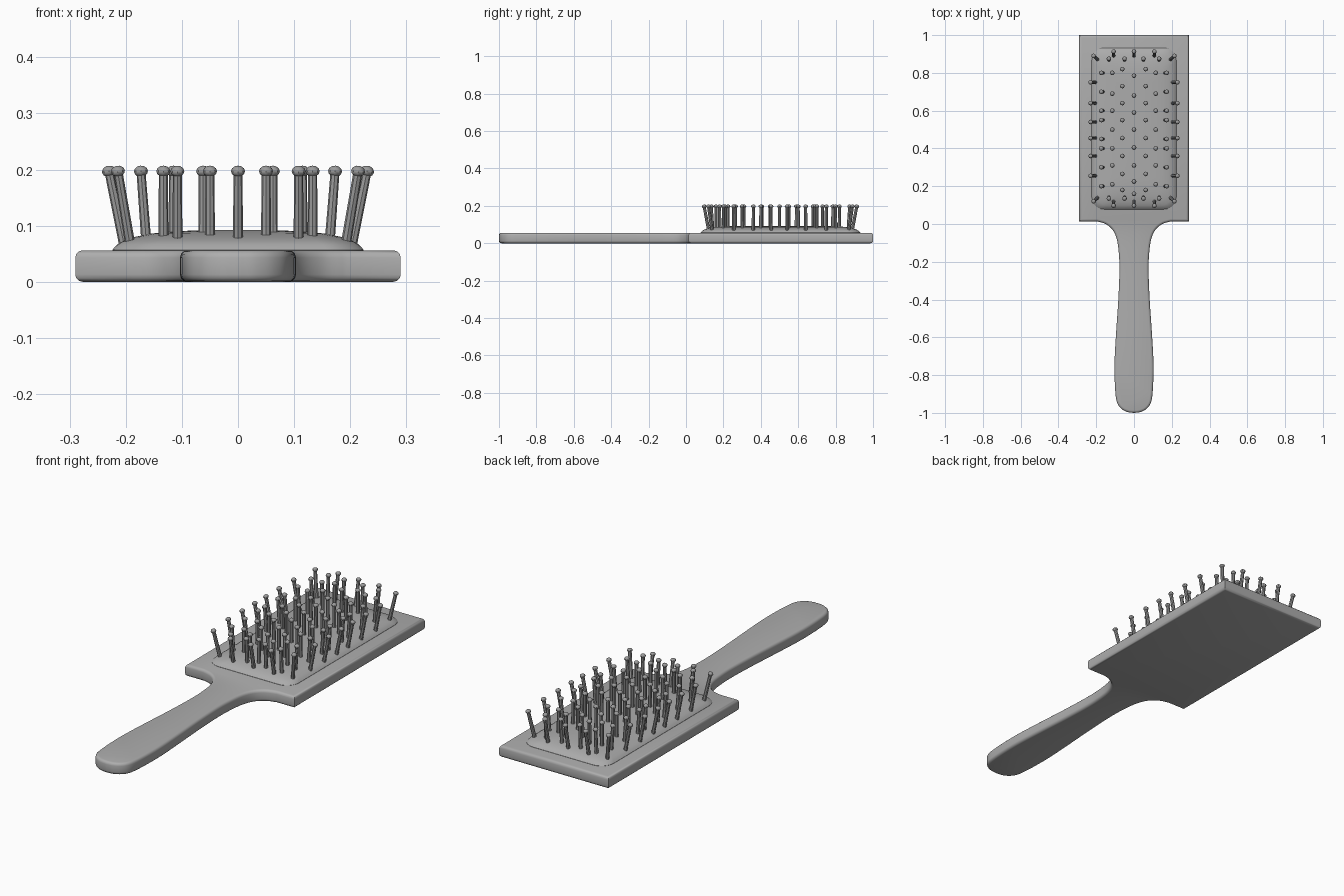
import bpy, bmesh, math
from mathutils import Vector, Matrix

if "Cube" in bpy.data.objects:
    bpy.data.objects.remove(bpy.data.objects["Cube"])


def finish(name, bm, grey, angle=40):
    bmesh.ops.recalc_face_normals(bm, faces=bm.faces)
    mesh = bpy.data.meshes.new(name)
    bm.to_mesh(mesh)
    bm.free()
    mat = bpy.data.materials.new(name + "_grey")
    mat.diffuse_color = (grey, grey, grey, 1)
    mat.use_nodes = True
    mat.node_tree.nodes["Principled BSDF"].inputs["Base Color"].default_value = mat.diffuse_color
    mesh.materials.append(mat)
    ob = bpy.data.objects.new(name, mesh)
    bpy.context.collection.objects.link(ob)
    bpy.ops.object.select_all(action='DESELECT')
    ob.select_set(True)
    bpy.context.view_layer.objects.active = ob
    bpy.ops.object.shade_smooth_by_angle(angle=math.radians(angle))
    return ob


def spline(points, steps=5):
    """Catmull-Rom curve through 2D points."""
    p = [Vector(q) for q in points]
    p = [2 * p[0] - p[1]] + p + [2 * p[-1] - p[-2]]
    out = []
    for a, b, c, d in zip(p, p[1:], p[2:], p[3:]):
        for i in range(steps):
            t = i / steps
            out.append(0.5 * (2 * b + (c - a) * t + (2 * a - 5 * b + 4 * c - d) * t * t
                              + (3 * b - a - 3 * c + d) * t ** 3))
    return out + [p[-2]]


# Paddle: flat board with square head and flared handle
THICK = 0.056
half = [Vector((0.29, 1.0)), Vector((0.29, 0.014))] + spline([
    (0.195, 0.014), (0.15, 0.0), (0.112, -0.033), (0.09, -0.085), (0.08, -0.16),
    (0.077, -0.25), (0.083, -0.4), (0.093, -0.55), (0.102, -0.7), (0.103, -0.8),
    (0.098, -0.9), (0.088, -0.95), (0.065, -0.98), (0.033, -0.996), (0, -1.0)])
outline = half + [Vector((-v.x, v.y)) for v in reversed(half[:-1])]
bm = bmesh.new()
base = bm.faces.new([bm.verts.new((v.x, v.y, 0)) for v in outline])
top = bmesh.ops.extrude_face_region(bm, geom=[base])
bmesh.ops.translate(bm, vec=(0, 0, THICK),
                    verts=[g for g in top['geom'] if isinstance(g, bmesh.types.BMVert)])
rims = [e for e in bm.edges if abs(e.verts[0].co.z - e.verts[1].co.z) < 1e-6]
bmesh.ops.bevel(bm, geom=rims, offset=0.013, segments=3, profile=0.5, affect='EDGES')
finish("paddle", bm, 0.42)

# Cushion: domed pad from shrinking rounded-rectangle rings
CY, HW, HL = 0.505, 0.224, 0.427


def rounded_ring(inset, corner=0.065, n=6):
    w, l = HW - inset, HL - inset
    r = min(corner, w * 0.6)
    pts = []
    for k, (sx, sy) in enumerate([(1, 1), (-1, 1), (-1, -1), (1, -1)]):
        for i in range(n + 1):
            a = math.pi / 2 * (k + i / n)
            pts.append((sx * (w - r) + r * math.cos(a), CY + sy * (l - r) + r * math.sin(a)))
    return pts


profile = [(0, 0.045), (0, 0.057), (0.008, 0.066), (0.02, 0.073), (0.04, 0.080),
           (0.07, 0.086), (0.11, 0.090), (0.16, 0.092)]
bm = bmesh.new()
rings = [[bm.verts.new((x, y, z)) for x, y in rounded_ring(i)] for i, z in profile]
for lo, hi in zip(rings, rings[1:]):
    for i in range(len(lo)):
        j = (i + 1) % len(lo)
        bm.faces.new((lo[i], lo[j], hi[j], hi[i]))
bm.faces.new(rings[-1])
bm.faces.new(rings[0][::-1])
finish("cushion", bm, 0.41)

# Bristles: ball-tipped pins, leaning outward around the border
tips = []  # (tip x, tip y, lean x, lean y)


def pair(x, y, lx=0.0, ly=0.0):
    tips.append((x, y, lx, ly))
    if x:
        tips.append((-x, y, -lx, ly))


for y in (0.75, 0.64, 0.54, 0.455, 0.36, 0.255):
    pair(0.23, y, 0.027)
for s in (1, -1):
    pair(0.214, CY + s * 0.385, 0.022, s * 0.02)
    for x in (0, 0.108):
        pair(x, CY + s * 0.408, 0, s * 0.025)
    for x in (0.05, 0.133):
        pair(x, CY + s * 0.37, 0, s * 0.008)
for y in (0.80, 0.70, 0.60, 0.55, 0.45, 0.40, 0.30, 0.20):
    pair(0.173, y, 0.01)
for y in (0.80, 0.69, 0.60, 0.50, 0.40, 0.31, 0.21):
    pair(0.115, y)
for y in (0.82, 0.73, 0.64, 0.55, 0.455, 0.36, 0.265, 0.18):
    pair(0.062, y)
for y in (0.785, 0.68, 0.59, 0.50, 0.405, 0.31, 0.225, 0.16):
    pair(0, y)

bm = bmesh.new()
Z0, Z1 = 0.066, 0.197
for x, y, lx, ly in tips:
    foot, tip = Vector((x - lx, y - ly, Z0)), Vector((x, y, Z1))
    axis = tip - foot
    rot = axis.to_track_quat('Z', 'Y').to_matrix().to_4x4()
    bmesh.ops.create_cone(bm, cap_ends=True, segments=8, radius1=0.009, radius2=0.008,
                          depth=axis.length,
                          matrix=Matrix.Translation((foot + tip) / 2) @ rot)
    bmesh.ops.create_uvsphere(bm, u_segments=8, v_segments=6, radius=0.0125,
                              matrix=Matrix.Translation(tip) @ rot @ Matrix.Diagonal((1, 1, 0.8, 1)))
finish("bristles", bm, 0.33)
